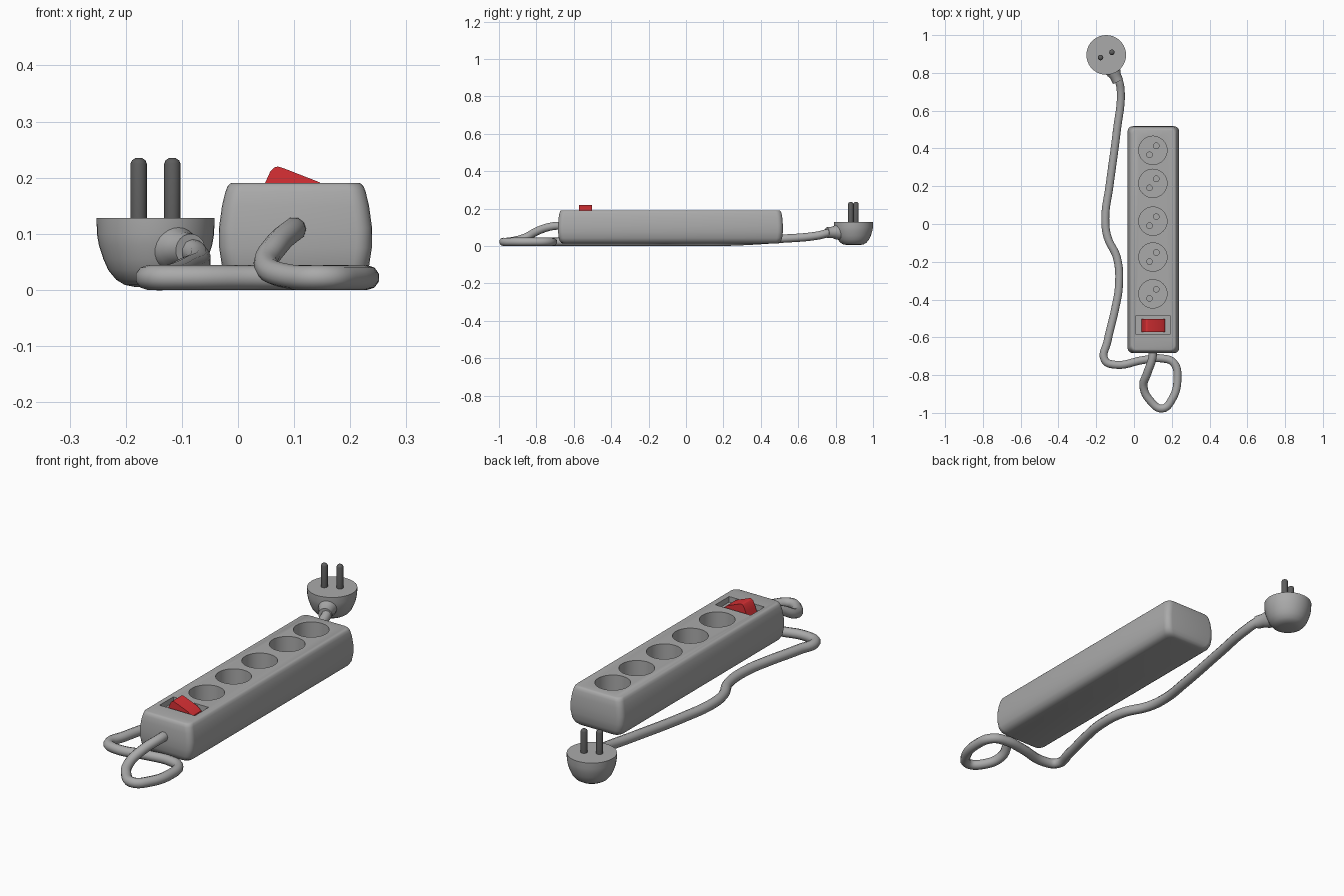
import bpy, bmesh, math
from mathutils import Vector

if "Cube" in bpy.data.objects:
    bpy.data.objects.remove(bpy.data.objects["Cube"])


def material(name, rgb):
    m = bpy.data.materials.new(name)
    m.diffuse_color = (*rgb, 1)
    m.use_nodes = True
    m.node_tree.nodes["Principled BSDF"].inputs["Base Color"].default_value = m.diffuse_color
    return m


GREY = material("grey_plastic", (0.40, 0.40, 0.40))
DARK = material("dark_metal", (0.11, 0.11, 0.11))
RED = material("red_plastic", (0.70, 0.03, 0.035))


def activate(ob):
    bpy.ops.object.select_all(action='DESELECT')
    ob.select_set(True)
    bpy.context.view_layer.objects.active = ob


def smooth(ob, angle=35):
    activate(ob)
    bpy.ops.object.shade_smooth_by_angle(angle=math.radians(angle))


def loft(name, rings, mat):
    """Skin a list of equal-length closed rings, capping both ends."""
    bm = bmesh.new()
    rows = [[bm.verts.new(p) for p in r] for r in rings]
    n = len(rows[0])
    for a, b in zip(rows, rows[1:]):
        for i in range(n):
            j = (i + 1) % n
            bm.faces.new((a[i], a[j], b[j], b[i]))
    bm.faces.new(rows[0][::-1])
    bm.faces.new(rows[-1])
    bmesh.ops.recalc_face_normals(bm, faces=bm.faces)
    me = bpy.data.meshes.new(name)
    bm.to_mesh(me)
    bm.free()
    ob = bpy.data.objects.new(name, me)
    bpy.context.collection.objects.link(ob)
    if mat:
        me.materials.append(mat)
    return ob


def turned(name, start, axis, profile, mat, n=32):
    """Round part along an axis; profile is (distance, radius)."""
    q = Vector(axis).to_track_quat('Z', 'Y')
    rings = [[Vector(start) + q @ Vector((r * math.cos(t), r * math.sin(t), d))
              for t in [2 * math.pi * i / n for i in range(n)]] for d, r in profile]
    return loft(name, rings, mat)


def rounded_rect(cx, cy, hx, hy, z, r=0.028, seg=5):
    pts = []
    for k, (sx, sy) in enumerate(((1, 1), (-1, 1), (-1, -1), (1, -1))):
        for i in range(seg + 1):
            a = math.pi / 2 * (k + i / seg)
            pts.append((cx + sx * (hx - r) + r * math.cos(a),
                        cy + sy * (hy - r) + r * math.sin(a), z))
    return pts


def cut(ob, cutter):
    mod = ob.modifiers.new("cut", 'BOOLEAN')
    mod.operation, mod.solver, mod.object = 'DIFFERENCE', 'EXACT', cutter
    activate(ob)
    bpy.ops.object.modifier_apply(modifier="cut")
    bpy.data.objects.remove(cutter)


# Barrel-sided body
CX, CY = 0.1025, -0.083
sections = [(0.012, .095, .572), (0.016, .110, .583), (0.025, .122, .591), (0.042, .131, .597),
            (0.075, .136, .601), (0.11, .1365, .601), (0.15, .131, .598), (0.175, .125, .594),
            (0.185, .121, .590), (0.189, .117, .586), (0.191, .113, .582)]
body = loft("body", [rounded_rect(CX, CY, hx, hy, z) for z, hx, hy in sections], GREY)

# Socket wells, each with two pin holes
for y in (0.39, 0.215, 0.015, -0.175, -0.37):
    cut(body, turned("well_cutter", (0.10, y, 0.095), (0, 0, 1), [(0, .075), (.2, .075)], None, 40))
    for s in (-1, 1):
        cut(body, turned("hole_cutter", (0.10 + s * 0.018, y + s * 0.024, 0.065), (0, 0, 1),
                         [(0, .015), (.06, .015)], None, 16))

# Switch recess
cut(body, loft("recess_cutter", [[(x, y, z) for x, y in ((.01, -.585), (.19, -.585), (.19, -.485), (.01, -.485))]
                                 for z in (0.165, 0.25)], None))
smooth(body)

# Rocker switch
rocker = [(.037, .16), (.048, .19), (.058, .212), (.064, .218), (.071, .22),
          (.081, .217), (.145, .192), (.165, .175), (.165, .16)]
switch = loft("rocker_switch", [[(x, y, z) for x, z in rocker] for y in (-.572, -.502)], RED)
smooth(switch, 25)

# Cable from the body, around a loop, to the plug
path = [(.10, -.66, .108), (.097, -.71, .106), (.07, -.79, .082), (.05, -.86, .045), (.09, -.94, .024),
        (.15, -.977, .022), (.20, -.93, .022), (.23, -.82, .022), (.21, -.735, .022), (.15, -.712, .022),
        (.05, -.72, .022), (-.10, -.745, .022), (-.155, -.72, .022), (-.14, -.62, .022),
        (-.10, -.45, .022), (-.08, -.33, .022), (-.09, -.18, .022), (-.14, -.07, .022),
        (-.152, .03, .022), (-.13, .2, .022), (-.09, .5, .038), (-.07, .7, .055),
        (-.083, .765, .070), (-.11, .81, .075)]
cu = bpy.data.curves.new("cable", 'CURVE')
cu.dimensions = '3D'
cu.bevel_depth, cu.bevel_resolution, cu.resolution_u = 0.022, 3, 6
cu.use_fill_caps = True
sp = cu.splines.new('BEZIER')
sp.bezier_points.add(len(path) - 1)
for bp, co in zip(sp.bezier_points, path):
    bp.co = co
    bp.handle_left_type = bp.handle_right_type = 'AUTO'
cu.materials.append(GREY)
cable = bpy.data.objects.new("cable", cu)
bpy.context.collection.objects.link(cable)
activate(cable)
bpy.ops.object.convert(target='MESH')
smooth(bpy.context.view_layer.objects.active, 60)

# Plug: bowl-shaped head with a flat face upward
PX, PY = -0.147, 0.895
plug = turned("plug_head", (PX, PY, 0), (0, 0, 1),
              [(.005, .035), (.009, .055), (.018, .070), (.035, .084), (.055, .093),
               (.08, .101), (.10, .1045), (.128, .105)], GREY, 40)
smooth(plug)

# Strain relief on the plug
neck = turned("plug_neck", (-.125, .84, .075), (.04, -.085, -.004),
              [(0, .042), (.045, .038), (.06, .031), (.095, .029)], GREY, 24)
smooth(neck)

# Two round-tipped pins
for s, side in ((-1, "left"), (1, "right")):
    pin = turned("plug_pin_" + side, (PX + s * .030, PY + s * .014, .12), (0, 0, 1),
                 [(0, .0145), (.105, .0145), (.111, .012), (.115, .006)], DARK, 16)
    smooth(pin)
